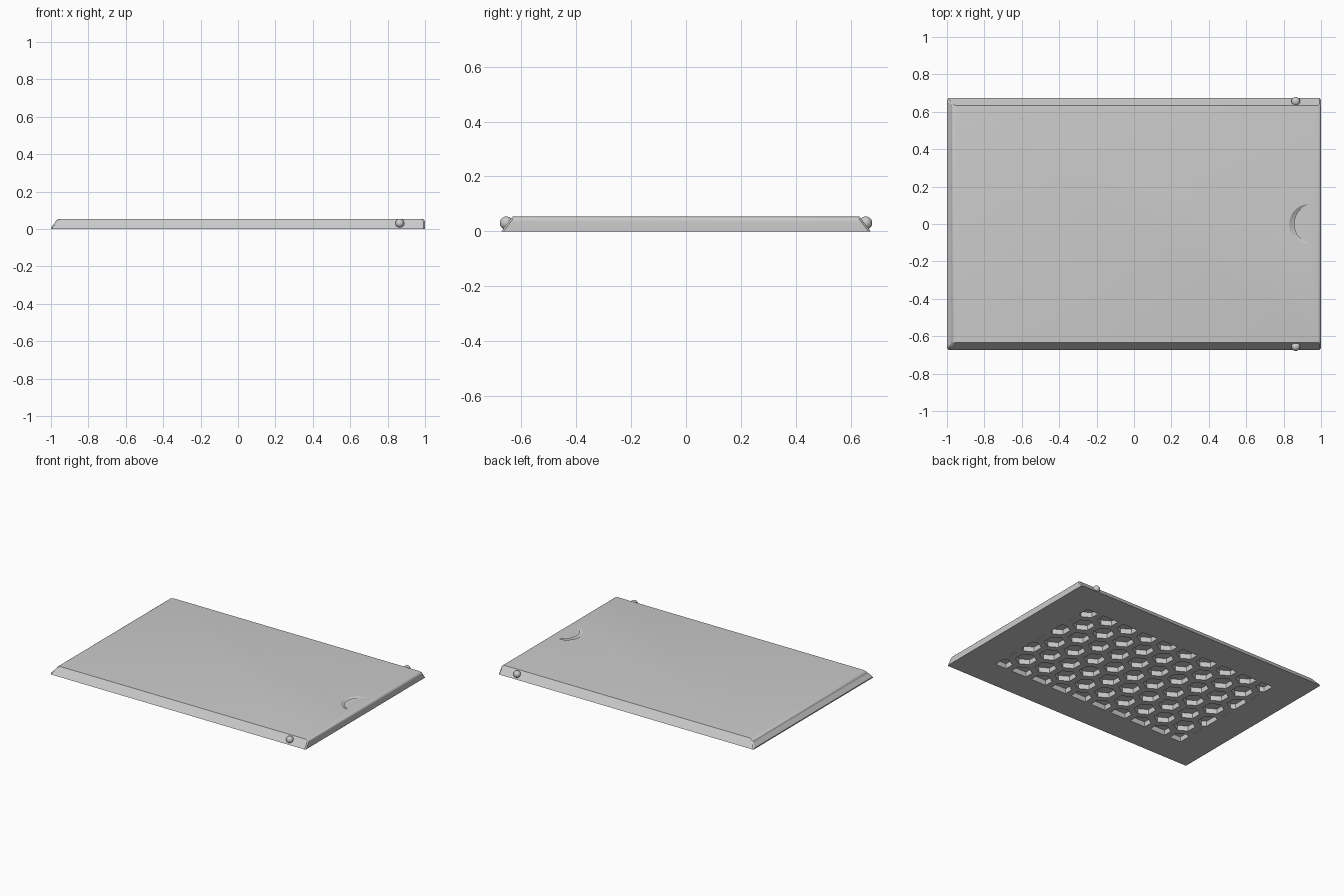
import bpy, bmesh, math
from mathutils import Vector, Matrix

cube = bpy.data.objects.get("Cube")
if cube:
    bpy.data.objects.remove(cube, do_unlink=True)

HEIGHT = 0.053
CELL_PITCH, CELL_RADIUS, CELL_DEPTH = 0.166, 0.07, 0.036
FIELD = Vector((0.775, 0.46))

grey = bpy.data.materials.new("plain grey")
grey.use_nodes = True
colour = (0.6, 0.6, 0.6, 1)
grey.diffuse_color = colour
grey.node_tree.nodes["Principled BSDF"].inputs["Base Color"].default_value = colour


def make_object(name, bm):
    bmesh.ops.recalc_face_normals(bm, faces=bm.faces)
    mesh = bpy.data.meshes.new(name)
    bm.to_mesh(mesh)
    bm.free()
    mesh.materials.append(grey)
    obj = bpy.data.objects.new(name, mesh)
    bpy.context.collection.objects.link(obj)
    return obj


def activate(obj):
    bpy.ops.object.select_all(action='DESELECT')
    obj.select_set(True)
    bpy.context.view_layer.objects.active = obj


def cut(obj, cutter):
    cutter.hide_render = True
    activate(obj)
    mod = obj.modifiers.new("cut", 'BOOLEAN')
    mod.operation, mod.solver, mod.object = 'DIFFERENCE', 'EXACT', cutter
    bpy.ops.object.modifier_apply(modifier=mod.name)
    bpy.data.objects.remove(cutter, do_unlink=True)


# Lid panel: stacked outlines, sloped sides, rounded upper ends
def panel():
    bm = bmesh.new()
    levels = [(0, -1, 1), (0.008, -1, 1), (0.036, -0.976, 1)]
    for i in range(1, 6):
        a = math.pi / 2 * i / 5
        levels.append((0.036 + 0.017 * math.sin(a),
                       -0.976 + 0.024 * (1 - math.cos(a)),
                       1 - 0.016 * (1 - math.cos(a))))
    rings = []
    for z, left, right in levels:
        y = 0.673 - 0.04 * z / HEIGHT
        c = 0.008
        outline = [(left + c, -y), (right - c, -y), (right, c - y), (right, y - c),
                   (right - c, y), (left + c, y), (left, y - c), (left, c - y)]
        rings.append([bm.verts.new((px, py, z)) for px, py in outline])
    for low, high in zip(rings, rings[1:]):
        for i in range(8):
            j = (i + 1) % 8
            bm.faces.new((low[i], low[j], high[j], high[i]))
    bm.faces.new(rings[0][::-1])
    bm.faces.new(rings[-1])
    return make_object("lid_panel", bm)


# Honeycomb pockets, trimmed to a rectangular field
def honeycomb():
    bm = bmesh.new()
    for row in range(-4, 5):
        for col in range(-6, 7):
            x = (col + 0.5 * (row % 2)) * CELL_PITCH
            y = row * CELL_PITCH * math.sqrt(3) / 2
            corners = [math.radians(60 * k + 30) for k in range(6)]
            bm.faces.new([bm.verts.new((x + CELL_RADIUS * math.cos(a),
                                        y + CELL_RADIUS * math.sin(a), -0.02))
                          for a in corners])
    for axis in range(2):
        for side in (-1, 1):
            normal = Vector((0, 0, 0))
            normal[axis] = side
            bmesh.ops.bisect_plane(bm, geom=bm.verts[:] + bm.edges[:] + bm.faces[:],
                                   plane_co=normal * FIELD[axis], plane_no=normal,
                                   clear_outer=True)
    out = bmesh.ops.extrude_face_region(bm, geom=bm.faces[:])
    top = [g for g in out["geom"] if isinstance(g, bmesh.types.BMVert)]
    bmesh.ops.translate(bm, verts=top, vec=(0, 0, CELL_DEPTH + 0.02))
    return make_object("honeycomb_cutter", bm)


# Thumb notch: half of a shallow round scoop with an upright wall
def scoop():
    radius, depth = 0.105, 0.032
    ball = (radius ** 2 + depth ** 2) / (2 * depth)
    bm = bmesh.new()
    bmesh.ops.create_uvsphere(bm, u_segments=96, v_segments=64, radius=ball,
                              matrix=Matrix.Translation((0.935, 0, HEIGHT + ball - depth)))
    cuts = [(Vector((0.935, 0, 0)), Vector((1, 0, 0))),
            (Vector((0, 0, HEIGHT + 0.02)), Vector((0, 0, 1)))]
    for point, normal in cuts:
        bmesh.ops.bisect_plane(bm, geom=bm.verts[:] + bm.edges[:] + bm.faces[:],
                               plane_co=point, plane_no=normal, clear_outer=True)
        rim = [e for e in bm.edges if e.is_boundary
               or (not e.link_faces)]
        if normal.z:
            bmesh.ops.holes_fill(bm, edges=rim, sides=0)
    return make_object("notch_cutter", bm)


lid = panel()
cut(lid, honeycomb())
cut(lid, scoop())
activate(lid)
bpy.ops.object.shade_smooth_by_angle(angle=math.radians(25))

# Snap bumps on both sloped sides
for name, side in (("front_snap_bump", -1), ("back_snap_bump", 1)):
    bm = bmesh.new()
    bmesh.ops.create_uvsphere(bm, u_segments=24, v_segments=16, radius=0.024,
                              matrix=Matrix.Translation((0.865, side * 0.655, 0.03)))
    bump = make_object(name, bm)
    activate(bump)
    bpy.ops.object.shade_smooth()
